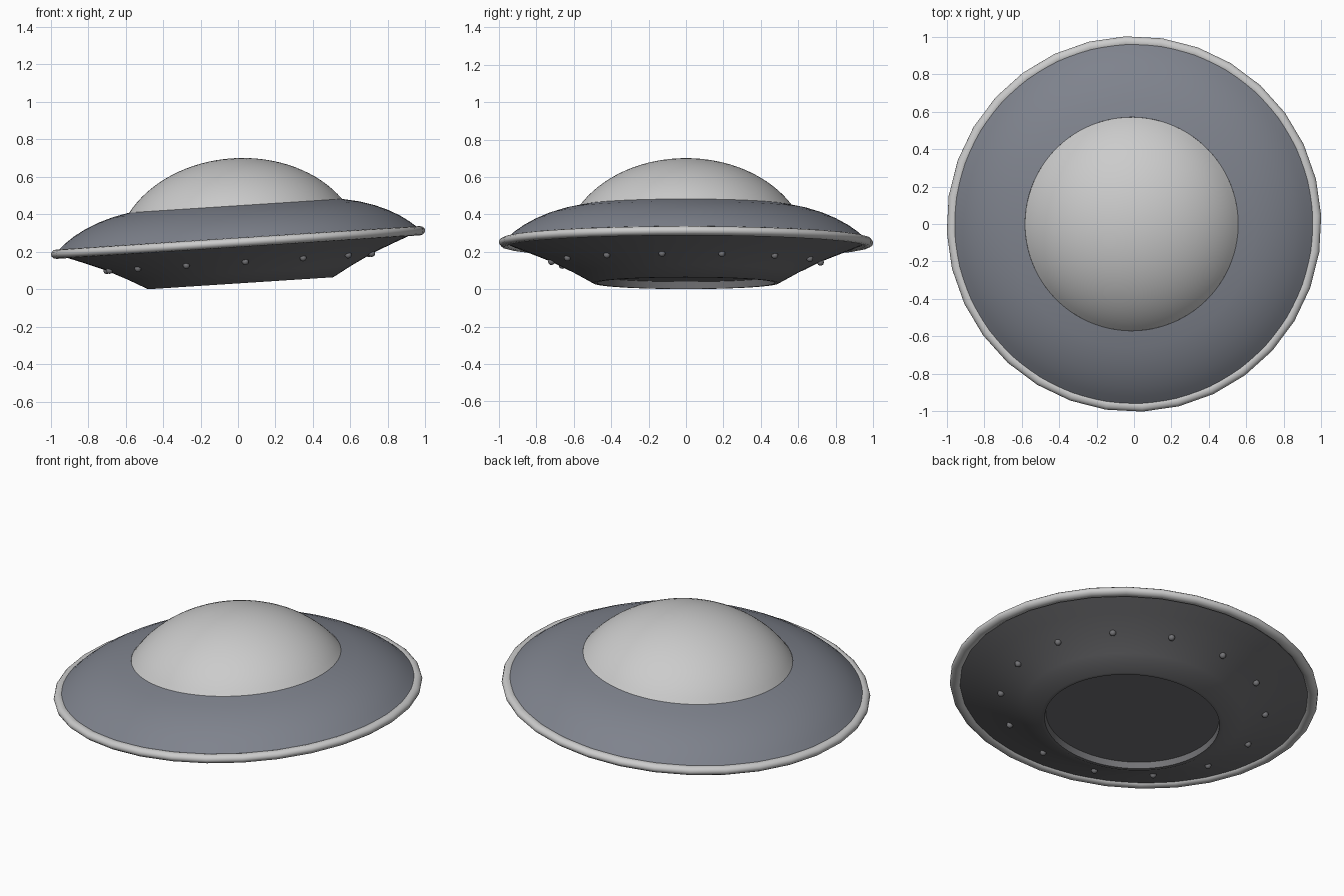
import bpy, math
from mathutils import Matrix

if "Cube" in bpy.data.objects:
    bpy.data.objects.remove(bpy.data.objects["Cube"])

# whole craft is tilted sideways and turned slightly about its own axis
POSE = (Matrix.Translation((0, 0, 0.25))
        @ Matrix.Rotation(math.radians(-3.7), 4, 'Y')
        @ Matrix.Rotation(math.radians(2.6), 4, 'Z'))


def material(name, color):
    m = bpy.data.materials.new(name)
    m.diffuse_color = (*color, 1)
    m.use_nodes = True
    m.node_tree.nodes["Principled BSDF"].inputs["Base Color"].default_value = m.diffuse_color
    return m


def finish(obj, name, mat=None, angle=40):
    obj.name = name
    if mat:
        obj.data.materials.append(mat)
    bpy.ops.object.select_all(action='DESELECT')
    obj.select_set(True)
    bpy.context.view_layer.objects.active = obj
    bpy.ops.object.shade_smooth_by_angle(angle=math.radians(angle))
    obj.matrix_world = POSE @ obj.matrix_basis
    return obj


def lathe(name, profile, mat=None, n=96):
    """Revolve (radius, z) points about z; a zero radius becomes a pole."""
    verts, faces, rings = [], [], []
    for r, z in profile:
        k = 1 if r < 1e-6 else n
        rings.append([len(verts) + i for i in range(k)])
        for i in range(k):
            a = 2 * math.pi * i / n
            verts.append((r * math.cos(a), r * math.sin(a), z))
    for a, b in zip(rings, rings[1:]):
        for i in range(n):
            j = (i + 1) % n
            quad = [a[i % len(a)], a[j % len(a)], b[j % len(b)], b[i % len(b)]]
            faces.append(list(dict.fromkeys(quad)))
    mesh = bpy.data.meshes.new(name)
    mesh.from_pydata(verts, [], faces)
    obj = bpy.data.objects.new(name, mesh)
    bpy.context.collection.objects.link(obj)
    return finish(obj, name, mat)


hull_mat = material("hull_grey", (0.21, 0.225, 0.265))
under_mat = material("underside_grey", (0.17, 0.17, 0.18))

# canopy dome: cap of a flattened ellipsoid
steps = 16
dome = []
for i in range(steps + 1):
    t = math.radians(60) * (1 - i / steps)
    dome.append((0.658 * math.sin(t), -0.06 + 0.51 * math.cos(t)))
lathe("canopy_dome", dome)

# upper hull
lathe("upper_hull", [(0.96, 0.02), (0.92, 0.054), (0.87, 0.089), (0.81, 0.122),
                     (0.74, 0.152), (0.66, 0.177), (0.57, 0.196)], hull_mat)

# lower hull with a recessed hatch in the bottom
lathe("lower_hull", [(0, -0.18), (0.47, -0.18), (0.475, -0.218), (0.495, -0.218),
                     (0.60, -0.16), (0.72, -0.10), (0.84, -0.052),
                     (0.91, -0.025), (0.96, -0.005)], under_mat)

# edge rim
bpy.ops.mesh.primitive_torus_add(major_radius=0.972, minor_radius=0.03,
                                 major_segments=32, minor_segments=12)
rim = bpy.context.object
rim.scale.z = 0.83
finish(rim, "edge_rim", angle=60)

# ring of small lights under the hull
for k in range(14):
    a = 2 * math.pi * (k + 0.5) / 14
    bpy.ops.mesh.primitive_uv_sphere_add(
        segments=16, ring_count=8, radius=0.018,
        location=(0.72 * math.cos(a), 0.72 * math.sin(a), -0.105))
    finish(bpy.context.object, f"under_light_{k + 1}", under_mat, 60)
